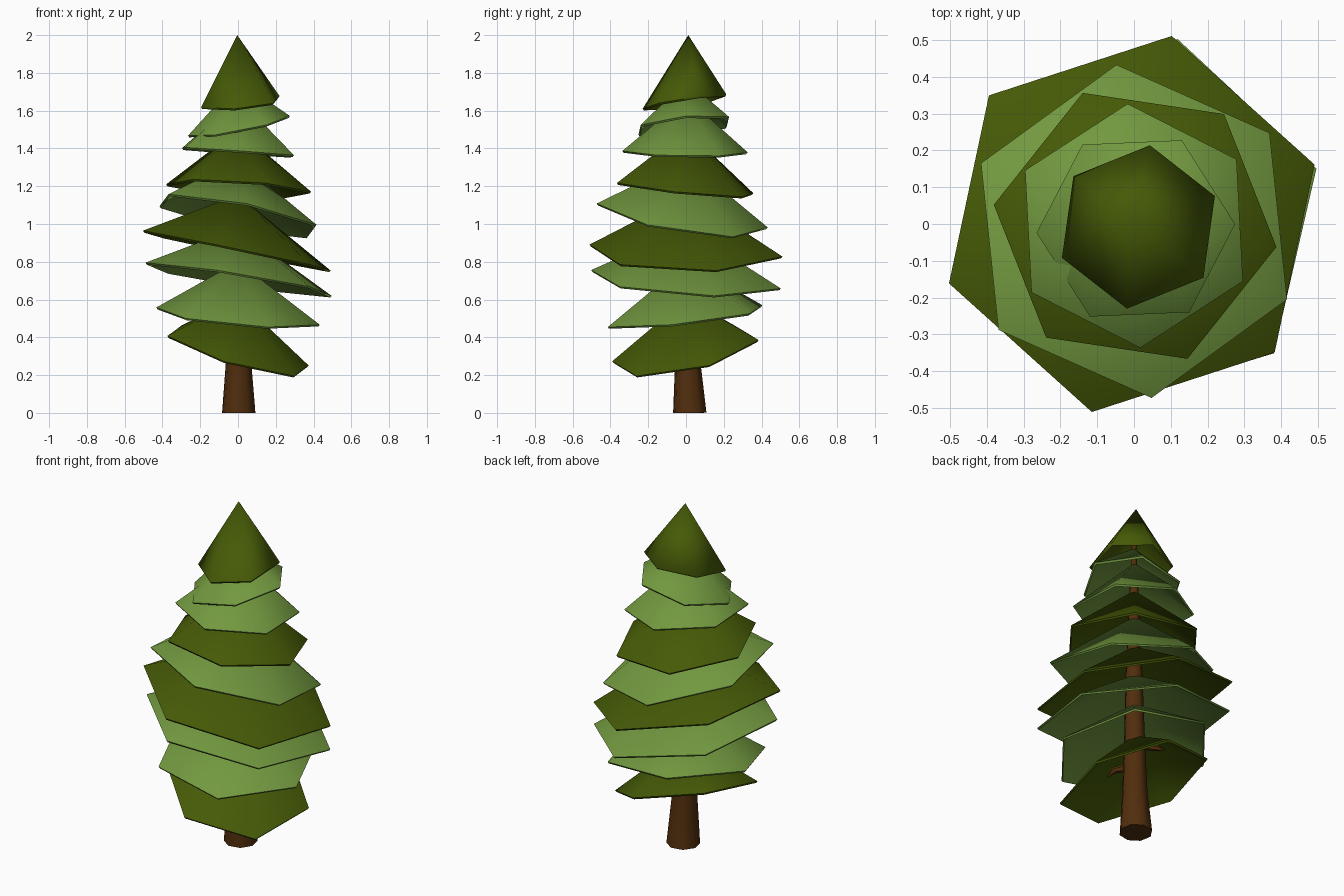
import bpy, math
from mathutils import Vector

if "Cube" in bpy.data.objects:
    bpy.data.objects.remove(bpy.data.objects["Cube"])


def material(name, rgb):
    m = bpy.data.materials.new(name)
    m.diffuse_color = (*rgb, 1)
    m.use_nodes = True
    m.node_tree.nodes["Principled BSDF"].inputs["Base Color"].default_value = m.diffuse_color
    return m


DARK = material("dark_green", (0.06, 0.102, 0.002))
LIGHT = material("light_green", (0.168, 0.315, 0.05))
BARK = material("bark_brown", (0.082, 0.027, 0.004))


def add_object(name, verts, faces, mat, angle):
    mesh = bpy.data.meshes.new(name)
    mesh.from_pydata(verts, [], faces)
    mesh.materials.append(mat)
    ob = bpy.data.objects.new(name, mesh)
    bpy.context.collection.objects.link(ob)
    bpy.ops.object.select_all(action='DESELECT')
    ob.select_set(True)
    bpy.context.view_layer.objects.active = ob
    bpy.ops.object.shade_smooth_by_angle(angle=math.radians(angle))
    return ob


def tier(name, mat, centre, r, rot, plane, apex, thick=0.014):
    """Hollow six-sided cone whose rim lies in z = c + a*x + b*y."""
    c, a, b = plane
    top = Vector(apex)
    rim = []
    for k in range(6):
        t = math.radians(rot + 60 * k)
        x, y = centre[0] + r * math.cos(t), centre[1] + r * math.sin(t)
        rim.append(Vector((x, y, c + a * x + b * y)))
    mid = sum(rim, Vector()) / 6
    inner = [p + (mid - p).normalized() * thick * 0.5 - Vector((0, 0, thick * 0.7)) for p in rim]
    verts = rim + inner + [top, top - Vector((0, 0, thick * 1.5))]
    faces = []
    for k in range(6):
        n = (k + 1) % 6
        faces += [(k, n, 12), (n + 6, k + 6, 13), (k, k + 6, n + 6, n)]
    add_object(name, verts, faces, mat, 60)


# Foliage tiers, bottom to top: colour, centre, radius, turn, rim plane, apex height
tiers = [
    (DARK, (0, -0.003), 0.395, 19, (0.33, -0.277, 0.199), 0.605),
    (LIGHT, (0, -0.005), 0.438, -9, (0.513, -0.088, 0.108), 0.80),
    (LIGHT, (0.003, 0), 0.515, 17, (0.708, -0.16, -0.06), 0.98),
    (DARK, (-0.006, 0), 0.522, 18, (0.858, -0.207, -0.018), 1.155),
    (LIGHT, (0, -0.02), 0.455, 36, (1.042, -0.19, -0.16), 1.34),
    (DARK, (0.003, -0.005), 0.388, -8.5, (1.19, -0.065, -0.1), 1.50),
    (LIGHT, (0, -0.005), 0.332, 33, (1.383, -0.07, -0.015), 1.67),
    (LIGHT, (0.005, -0.012), 0.27, 2.5, (1.52, 0.19, 0.1), 1.76),
]
for i, (mat, cen, r, rot, pl, h) in enumerate(tiers):
    tier(f"foliage_tier_{i + 1}", mat, cen, r, rot, pl, (0, 0.002, h))
tier("foliage_top", DARK, (0.012, -0.008), 0.224, 22, (1.648, 0.08, 0.16), (-0.004, 0.012, 2.0))


def tube(name, path, sides):
    """Tapered tube through (x, y, z, radius) points."""
    pts = [Vector(p[:3]) for p in path]
    q = (pts[-1] - pts[0]).to_track_quat('Z', 'Y')
    verts, faces = [], []
    for p, row in zip(pts, path):
        for k in range(sides):
            t = 2 * math.pi * k / sides
            verts.append(p + q @ Vector((row[3] * math.cos(t), row[3] * math.sin(t), 0)))
    for j in range(len(path) - 1):
        for k in range(sides):
            n = (k + 1) % sides
            o = j * sides
            faces.append((o + k, o + n, o + sides + n, o + sides + k))
    last = (len(path) - 1) * sides
    faces.append(tuple(range(sides - 1, -1, -1)))
    faces.append(tuple(range(last, last + sides)))
    add_object(name, verts, faces, BARK, 50)


# Trunk
tube("trunk", [(0.004, 0.02, 0, 0.09), (0.003, 0.01, 0.25, 0.07), (0, 0.005, 0.5, 0.06),
               (0, 0, 1.0, 0.046), (0, 0, 1.5, 0.025), (0, 0, 1.8, 0.012)], 8)

# Broken branch stubs
tube("branch_stub_right", [(0.03, -0.03, 0.41, 0.022), (0.075, -0.075, 0.4, 0.018),
                           (0.1, -0.1, 0.36, 0.004)], 6)
tube("branch_stub_left", [(-0.03, 0.04, 0.54, 0.022), (-0.08, 0.09, 0.52, 0.016),
                          (-0.11, 0.12, 0.51, 0.004)], 6)
